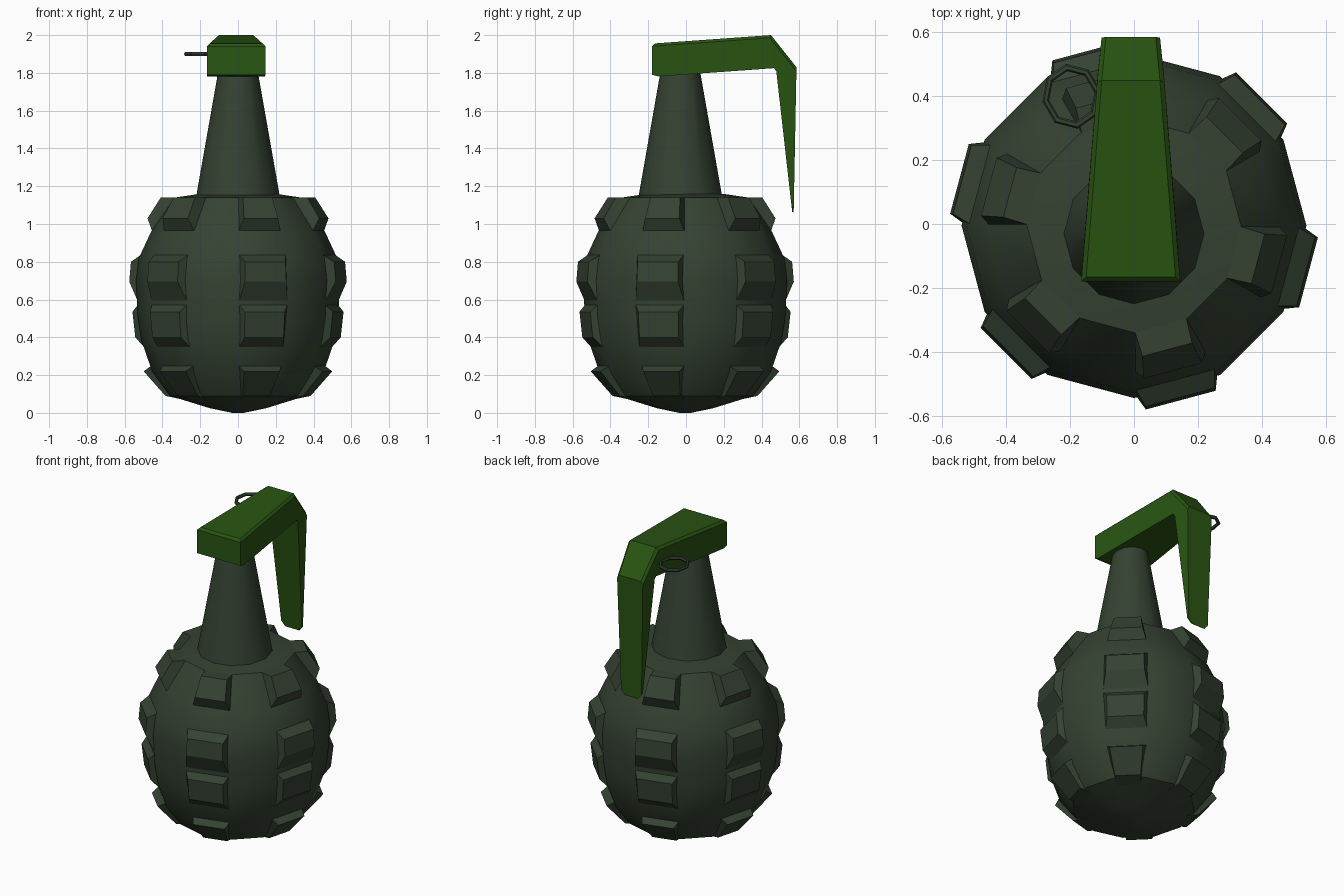
import bpy, bmesh
from math import sin, cos, radians
from mathutils import Vector

if "Cube" in bpy.data.objects:
    bpy.data.objects.remove(bpy.data.objects["Cube"])

CY = -0.005      # body axis offset in y
SIDES = 12


def material(name, rgb):
    m = bpy.data.materials.new(name)
    m.diffuse_color = (*rgb, 1)
    m.use_nodes = True
    m.node_tree.nodes["Principled BSDF"].inputs["Base Color"].default_value = m.diffuse_color
    return m


DARK = material("dark_green", (0.035, 0.055, 0.032))
GREEN = material("lever_green", (0.022, 0.09, 0.006))


def finish(name, bm, mat, smooth=None):
    bmesh.ops.recalc_face_normals(bm, faces=bm.faces)
    me = bpy.data.meshes.new(name)
    bm.to_mesh(me)
    bm.free()
    me.materials.append(mat)
    ob = bpy.data.objects.new(name, me)
    bpy.context.collection.objects.link(ob)
    if smooth:
        bpy.ops.object.select_all(action='DESELECT')
        ob.select_set(True)
        bpy.context.view_layer.objects.active = ob
        bpy.ops.object.shade_smooth_by_angle(angle=radians(smooth))
    return ob


def polar(r, deg, z, cy):
    a = radians(deg)
    return Vector((r * cos(a), cy + r * sin(a), z))


def lathe(name, profile, cy, mat, smooth):
    bm = bmesh.new()
    rings = [[bm.verts.new(polar(r, 360 * i / SIDES, z, cy)) for i in range(SIDES)]
             for r, z in profile]
    for a, b in zip(rings, rings[1:]):
        for i in range(SIDES):
            j = (i + 1) % SIDES
            bm.faces.new((a[i], a[j], b[j], b[i]))
    bm.faces.new(rings[0])
    bm.faces.new(rings[-1])
    return finish(name, bm, mat, smooth)


# Twelve-sided body
BODY = [(0.03, 0.0), (0.15, 0.025), (0.36, 0.09), (0.455, 0.22), (0.51, 0.38),
        (0.53, 0.5), (0.535, 0.6), (0.54, 0.7), (0.525, 0.82), (0.46, 0.96),
        (0.335, 1.14), (0.2, 1.16)]
lathe("body", BODY, CY, DARK, 35)


def body_radius(z):
    for (r0, z0), (r1, z1) in zip(BODY, BODY[1:]):
        if z0 <= z <= z1:
            return r0 + (r1 - r0) * (z - z0) / (z1 - z0)


# Raised blocks on every second side: base z low/high, outer (r, z) low/high
ROWS = [(0.07, 0.25, (0.385, 0.09), (0.50, 0.22)),
        (0.34, 0.575, (0.545, 0.40), (0.56, 0.535)),
        (0.585, 0.84, (0.577, 0.695), (0.568, 0.80)),
        (0.96, 1.14, (0.48, 1.03), (0.41, 1.14))]
bm = bmesh.new()
for col in range(6):
    mid = 45 + 60 * col
    for zl, zh, lo, hi in ROWS:
        def ring(low, high, half):
            return [bm.verts.new(polar(r, mid + s * half, z, CY))
                    for (r, z), s in ((low, -1), (low, 1), (high, 1), (high, -1))]
        inner = ring((body_radius(zl) - 0.006, zl), (body_radius(zh) - 0.006, zh), 14.7)
        outer = ring(lo, hi, 11.3)
        bm.faces.new(inner)
        bm.faces.new(outer)
        for i in range(4):
            j = (i + 1) % 4
            bm.faces.new((inner[i], inner[j], outer[j], outer[i]))
finish("raised_blocks", bm, DARK)

# Tapered neck
lathe("neck", [(0.222, 1.14), (0.218, 1.165), (0.106, 1.80)], -0.03, DARK, 35)

# Safety lever: side profile (y, z, half width), outer edge then inner edge
OUT = [(-0.18, 1.79, 0.155), (-0.18, 1.955, 0.155), (0.45, 2.0, 0.105),
       (0.585, 1.83, 0.092), (0.57, 1.06, 0.072)]
INN = [(-0.15, 1.782, 0.153), (-0.05, 1.788, 0.146), (0.465, 1.825, 0.104),
       (0.478, 1.81, 0.102), (0.562, 1.065, 0.072)]
LX = -0.01
bm = bmesh.new()
grid = [[[bm.verts.new((LX + s * w, y, z)) for y, z, w in pts] for pts in (OUT, INN)]
        for s in (-1, 1)]
(lo_, li), (ro, ri) = grid
for i in range(4):
    bm.faces.new((lo_[i], lo_[i + 1], ro[i + 1], ro[i]))
    bm.faces.new((li[i], li[i + 1], ri[i + 1], ri[i]))
for o, n in ((lo_, li), (ro, ri)):
    bm.faces.new((o[0], o[1], o[2], n[2], n[1], n[0]))
    bm.faces.new((o[2], o[3], o[4], n[4], n[3], n[2]))
bm.faces.new((lo_[0], ro[0], ri[0], li[0]))
bm.faces.new((lo_[4], ro[4], ri[4], li[4]))
bmesh.ops.recalc_face_normals(bm, faces=bm.faces)
soft = [bm.edges.get((o[i], o[i + 1])) for o in (lo_, ro) for i in (1, 2)]
soft += [bm.edges.get((lo_[1], ro[1]))]
# Trimmed corners at the lever tip
tips = [bm.edges.get((o[4], n[4])) for o, n in ((lo_, li), (ro, ri))]
bmesh.ops.bevel(bm, geom=tips, offset=0.025, segments=1, affect='EDGES', profile=0.5)
soft = [e for e in soft if e.is_valid]
bmesh.ops.bevel(bm, geom=soft, offset=0.014, segments=1, affect='EDGES', profile=0.5)
finish("safety_lever", bm, GREEN)

# Octagonal pull ring
bpy.ops.mesh.primitive_torus_add(major_segments=8, minor_segments=6, major_radius=0.087,
                                 minor_radius=0.011, location=(-0.195, 0.40, 1.90),
                                 rotation=(0, 0, radians(10)))
pull = bpy.context.object
pull.name = "pull_ring"
pull.scale = (0.95, 1.05, 1)
pull.data.materials.append(DARK)
